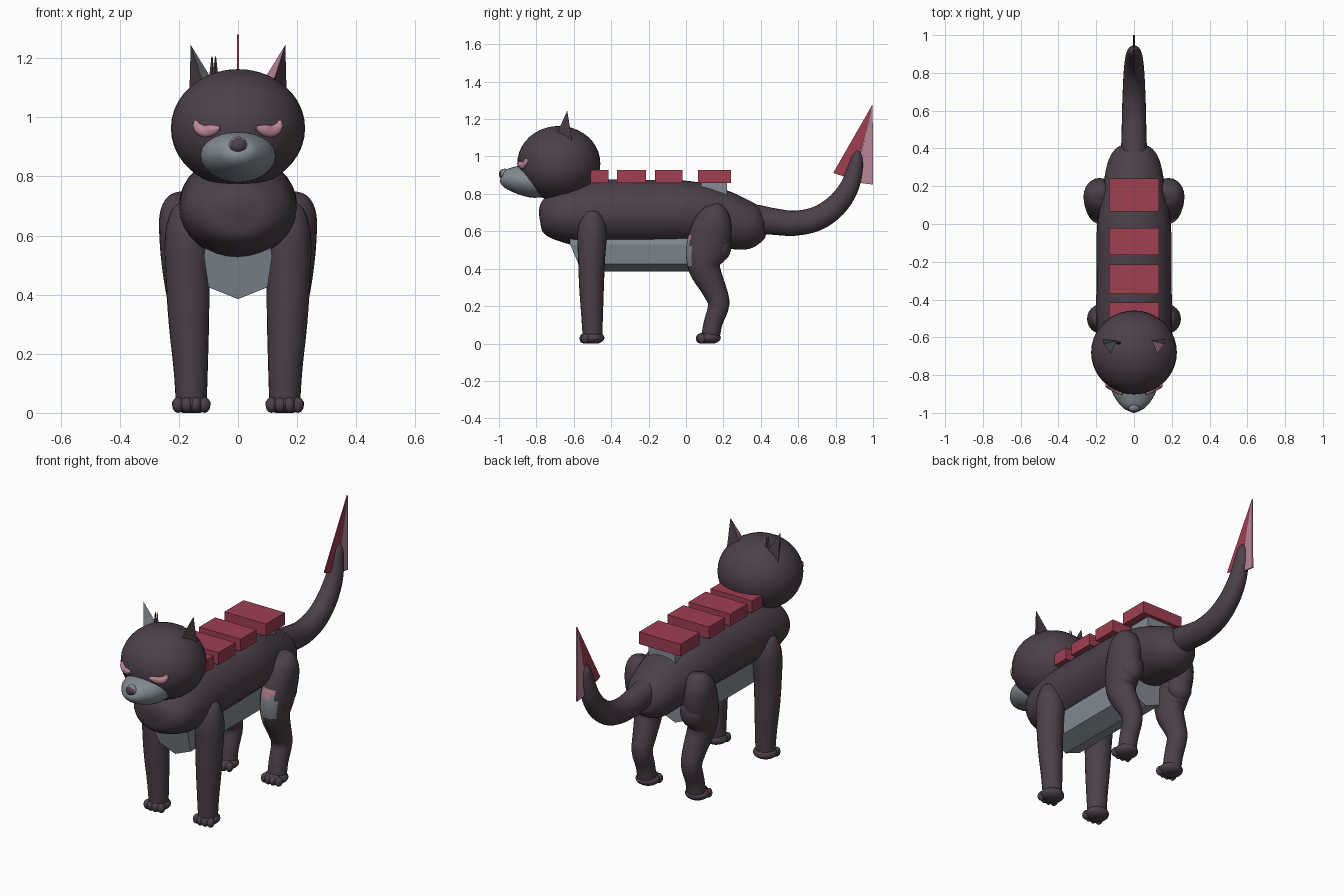
import bpy, bmesh, math
from mathutils import Vector

cube = bpy.data.objects.get("Cube")
if cube:
    bpy.data.objects.remove(cube, do_unlink=True)


def material(name, rgb):
    m = bpy.data.materials.new(name)
    m.use_nodes = True
    m.diffuse_color = (*rgb, 1)
    m.node_tree.nodes["Principled BSDF"].inputs["Base Color"].default_value = (*rgb, 1)
    return m


FUR = material("dark_plum", (0.075, 0.052, 0.068))
GREY = material("cool_grey", (0.23, 0.26, 0.30))
RED = material("crimson", (0.35, 0.05, 0.085))
PINK = material("dusty_pink", (0.50, 0.24, 0.31))


def finish(name, bm, mats, rule=None, smooth=True):
    """Turn a bmesh into an object; rule(face) picks the material slot."""
    bmesh.ops.recalc_face_normals(bm, faces=bm.faces[:])
    bm.normal_update()
    if rule:
        for f in bm.faces:
            f.material_index = rule(f)
    me = bpy.data.meshes.new(name)
    bm.to_mesh(me)
    bm.free()
    for m in mats:
        me.materials.append(m)
    ob = bpy.data.objects.new(name, me)
    bpy.context.collection.objects.link(ob)
    if smooth:
        bpy.ops.object.select_all(action='DESELECT')
        ob.select_set(True)
        bpy.context.view_layer.objects.active = ob
        bpy.ops.object.shade_smooth_by_angle(angle=math.radians(40))
    return ob


def spline(rows, steps):
    """Catmull-Rom through rows of equal length."""
    rows = [Vector(r) for r in rows]
    p = [rows[0]] + rows + [rows[-1]]
    out = []
    for i in range(1, len(p) - 2):
        a, b, c, d = p[i - 1:i + 3]
        for k in range(steps):
            t = k / steps
            out.append(0.5 * (2 * b + (c - a) * t + (2 * a - 5 * b + 4 * c - d) * t * t
                              + (3 * b - a - 3 * c + d) * t ** 3))
    return out + [rows[-1]]


def loft(name, rows, mats, ref=(1, 0, 0), sides=24, steps=4, rule=None):
    """Tube through rows of (x, y, z, radius along ref, radius across)."""
    pts = spline(rows, steps)
    bm = bmesh.new()
    rings = []
    for i, p in enumerate(pts):
        t = (pts[min(i + 1, len(pts) - 1)] - pts[max(i - 1, 0)]).to_3d() \
            if len(p) == 3 else Vector((pts[min(i + 1, len(pts) - 1)] - pts[max(i - 1, 0)])[:3])
        t.normalize()
        u = Vector(ref)
        u = (u - t * u.dot(t)).normalized()
        v = t.cross(u)
        ring = []
        for k in range(sides):
            a = 2 * math.pi * k / sides
            ring.append(bm.verts.new(Vector(p[:3]) + u * max(p[3], 0.003) * math.cos(a)
                                     + v * max(p[4], 0.003) * math.sin(a)))
        rings.append(ring)
    for r, q in zip(rings, rings[1:]):
        for k in range(sides):
            n = (k + 1) % sides
            bm.faces.new((r[k], r[n], q[n], q[k]))
    bm.faces.new(rings[0])
    bm.faces.new(rings[-1])
    return finish(name, bm, mats, rule)


def ball(name, c, r, mats, rule=None, seg=32):
    bm = bmesh.new()
    bmesh.ops.create_uvsphere(bm, u_segments=seg, v_segments=seg // 2, radius=1)
    for v in bm.verts:
        v.co = Vector([c[i] + v.co[i] * r[i] for i in range(3)])
        v.co.z = max(v.co.z, 0)
    return finish(name, bm, mats, rule)


def box(name, lo, hi, mat):
    bm = bmesh.new()
    bmesh.ops.create_cube(bm, size=1)
    for v in bm.verts:
        v.co = Vector([lo[i] + (v.co[i] + 0.5) * (hi[i] - lo[i]) for i in range(3)])
    return finish(name, bm, [mat], smooth=False)


def solid(name, verts, faces, mats, rule=None):
    bm = bmesh.new()
    vs = [bm.verts.new(v) for v in verts]
    for f in faces:
        bm.faces.new([vs[i] for i in f])
    return finish(name, bm, mats, rule, smooth=False)


# Torso
torso = [(-.785, .69, .02, .02), (-.765, .69, .11, .085), (-.7, .685, .175, .13),
         (-.6, .69, .195, .165), (-.45, .7, .2, .175), (-.2, .7, .198, .173),
         (0, .7, .195, .17), (.15, .675, .17, .16), (.28, .64, .15, .14),
         (.36, .62, .125, .118), (.41, .61, .08, .07), (.425, .61, .02, .02)]
loft("torso", [(0, *r) for r in torso], [FUR], sides=32)

# Belly plate: faceted keel under the torso
half = [(.105, .6), (.115, .53), (.1, .425), (0, .385)]
section = half + [(-x, z) for x, z in half[-2::-1]]
n = len(section)
keel = [(x, -.62 + .045 * (z < .5), z) for x, z in section] + [(x, .1, z) for x, z in section]
solid("belly_plate", keel,
      [tuple(range(n)), tuple(range(n, 2 * n))]
      + [(i, (i + 1) % n, (i + 1) % n + n, i + n) for i in range(n)], [GREY])

# Head, snout and nose
head_c, head_r = (0, -.68, .963), (.227, .222, .2)
ball("head", head_c, head_r, [FUR], seg=40)
loft("snout", [(0, -.988, .89, .015, .012), (0, -.972, .885, .06, .045), (0, -.9, .876, .112, .075),
               (0, -.81, .872, .127, .093), (0, -.7, .872, .1, .08)], [GREY])
ball("nose", (0, -.97, .905), (.032, .03, .03), [GREY, FUR],
     lambda f: int(f.normal.y < -.6), seg=20)

# Eyes, ears and limbs on both sides
hind = [(.175, .16, .745, .02, .02), (.178, .16, .725, .06, .055), (.182, .15, .67, .083, .093),
        (.182, .13, .58, .083, .112), (.175, .105, .48, .08, .108), (.17, .1, .4, .072, .085),
        (.16, .15, .29, .062, .066), (.158, .175, .21, .055, .057), (.158, .145, .11, .052, .05),
        (.158, .13, .03, .052, .05)]
fore = [(.165, -.5, .71, .02, .02), (.166, -.5, .69, .055, .05), (.17, -.502, .6, .077, .078),
        (.17, -.505, .45, .074, .072), (.166, -.505, .3, .068, .066), (.16, -.502, .15, .058, .058),
        (.158, -.5, .03, .052, .052)]


def knee(f):
    c = f.calc_center_median()
    return 0 if f.normal.y > -.7 or not .4 < c.z < .58 else 1 + (c.z > .54)


for s, side in ((1, "left"), (-1, "right")):
    eye = []
    for x, z, r in ((.143, .988, .006), (.137, .968, .016), (.115, .953, .02),
                    (.085, .957, .018), (.06, .965, .006)):
        k = 1 - (x / head_r[0]) ** 2 - ((z - head_c[2]) / head_r[2]) ** 2
        eye.append((s * x, head_c[1] - head_r[1] * math.sqrt(k), z, .012, r))
    loft(side + "_eye", eye, [PINK], ref=(0, 1, 0), sides=12)

    solid(side + "_ear",
          [(s * .065, -.61, 1.09), (s * .165, -.605, 1.06), (s * .11, -.705, 1.09), (s * .16, -.635, 1.245)],
          [(0, 1, 2), (0, 1, 3), (1, 2, 3), (0, 2, 3)],
          [FUR, PINK if s > 0 else GREY],
          lambda f: int(f.normal.x * s < -.3 and f.normal.z > 0 and f.normal.y < .5))

    loft(side + "_hind_leg", [(s * r[0], *r[1:]) for r in hind], [FUR, GREY, PINK], rule=knee)
    ball(side + "_haunch", (s * .17, .18, .52), (.07, .062, .085), [FUR], seg=24)
    loft(side + "_front_leg", [(s * r[0], *r[1:]) for r in fore], [FUR])
    for part, y in (("hind", .122), ("front", -.5)):
        ball(f"{side}_{part}_paw", (s * .158, y, .03), (.066, .064, .034), [FUR], seg=24)
        for i in range(4):
            off = i - 1.5
            ball(f"{side}_{part}_toe", (s * .158 + off * .03, y - .05 + .008 * abs(off), .027),
                 (.02, .024, .027), [FUR], seg=12)

# Small tuft beside the right ear
for x in (-.076, -.088):
    bm = bmesh.new()
    bmesh.ops.create_cone(bm, cap_ends=True, segments=4, radius1=.012, radius2=.002, depth=.09)
    bmesh.ops.translate(bm, verts=bm.verts[:], vec=(x, -.63, 1.16))
    finish("ear_tuft", bm, [FUR], smooth=False)

# Back plates on grey pads
for y0, y1 in ((-.51, -.415), (-.37, -.215), (-.165, -.02), (.065, .24)):
    box("back_plate", (-.133, y0, .857), (.133, y1, .927), RED)
    box("plate_pad", (-.085, y0 + .015, .78), (.085, y1 - .02, .858), GREY)

# Tail with a grey band at its root
loft("tail", [(0, .26, .66, .09, .09), (0, .36, .665, .072, .08), (0, .47, .652, .066, .071),
              (0, .58, .643, .064, .067), (0, .7, .668, .06, .065), (0, .8, .735, .055, .06),
              (0, .87, .83, .048, .052), (0, .903, .93, .038, .042), (0, .915, 1, .026, .028),
              (0, .918, 1.03, .006, .006)], [FUR])
loft("tail_band", [(0, .325, .668, .079, .087), (0, .34, .667, .079, .087)], [GREY], steps=1)

# Tail fin: red blade joined to a pink blade
for name, mat, w, outline in (
        ("tail_fin_front", RED, .003, ((.998, 1.28), (.787, .912), (.9, .875))),
        ("tail_fin_back", PINK, .004, ((.998, 1.28), (.9, .862), (1, .85)))):
    solid(name, [(x, y, z) for x in (-w, w) for y, z in outline],
          [(0, 1, 2), (3, 4, 5), (0, 1, 4, 3), (1, 2, 5, 4), (2, 0, 3, 5)], [mat])
